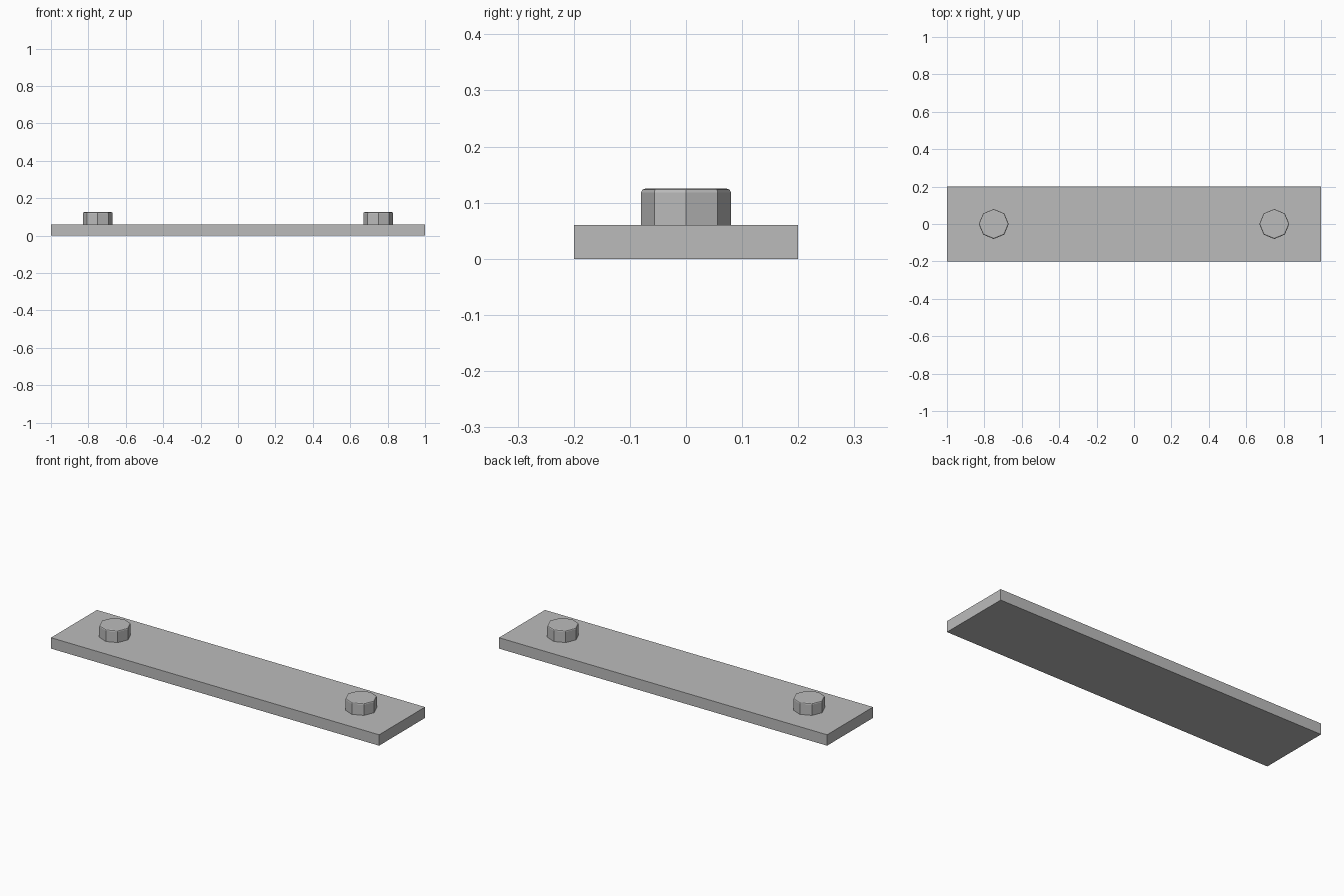
import bpy
import bmesh
from mathutils import Matrix

cube = bpy.data.objects.get("Cube")
if cube:
    bpy.data.objects.remove(cube, do_unlink=True)

PLATE_SIZE = (2.0, 0.4, 0.06)
BOLT_X, BOLT_RADIUS, BOLT_TOP = 0.75, 0.08, 0.125

# Single grey metal
metal = bpy.data.materials.new("grey_metal")
metal.use_nodes = True
grey = (0.5, 0.5, 0.5, 1.0)
metal.diffuse_color = grey
metal.node_tree.nodes["Principled BSDF"].inputs["Base Color"].default_value = grey


def add_object(name, bm, location):
    mesh = bpy.data.meshes.new(name)
    bm.to_mesh(mesh)
    bm.free()
    mesh.materials.append(metal)
    obj = bpy.data.objects.new(name, mesh)
    obj.location = location
    bpy.context.collection.objects.link(obj)
    return obj


# Flat base plate
bm = bmesh.new()
bmesh.ops.create_cube(bm, size=1, matrix=Matrix.Diagonal((*PLATE_SIZE, 1)))
add_object("base_plate", bm, (0, 0, PLATE_SIZE[2] / 2))


# Eight-sided bolt head with a softened top rim
def add_bolt(name, x):
    height = BOLT_TOP - PLATE_SIZE[2]
    bm = bmesh.new()
    bmesh.ops.create_cone(bm, cap_ends=True, segments=8, radius1=BOLT_RADIUS,
                          radius2=BOLT_RADIUS, depth=height)
    rim = [e for e in bm.edges if all(v.co.z > 0 for v in e.verts)]
    bmesh.ops.bevel(bm, geom=rim, offset=0.0065, segments=2, profile=0.5,
                    affect='EDGES')
    add_object(name, bm, (x, 0, PLATE_SIZE[2] + height / 2))


for side, sign in (("left", 1), ("right", -1)):
    add_bolt(f"{side}_bolt_head", sign * BOLT_X)
